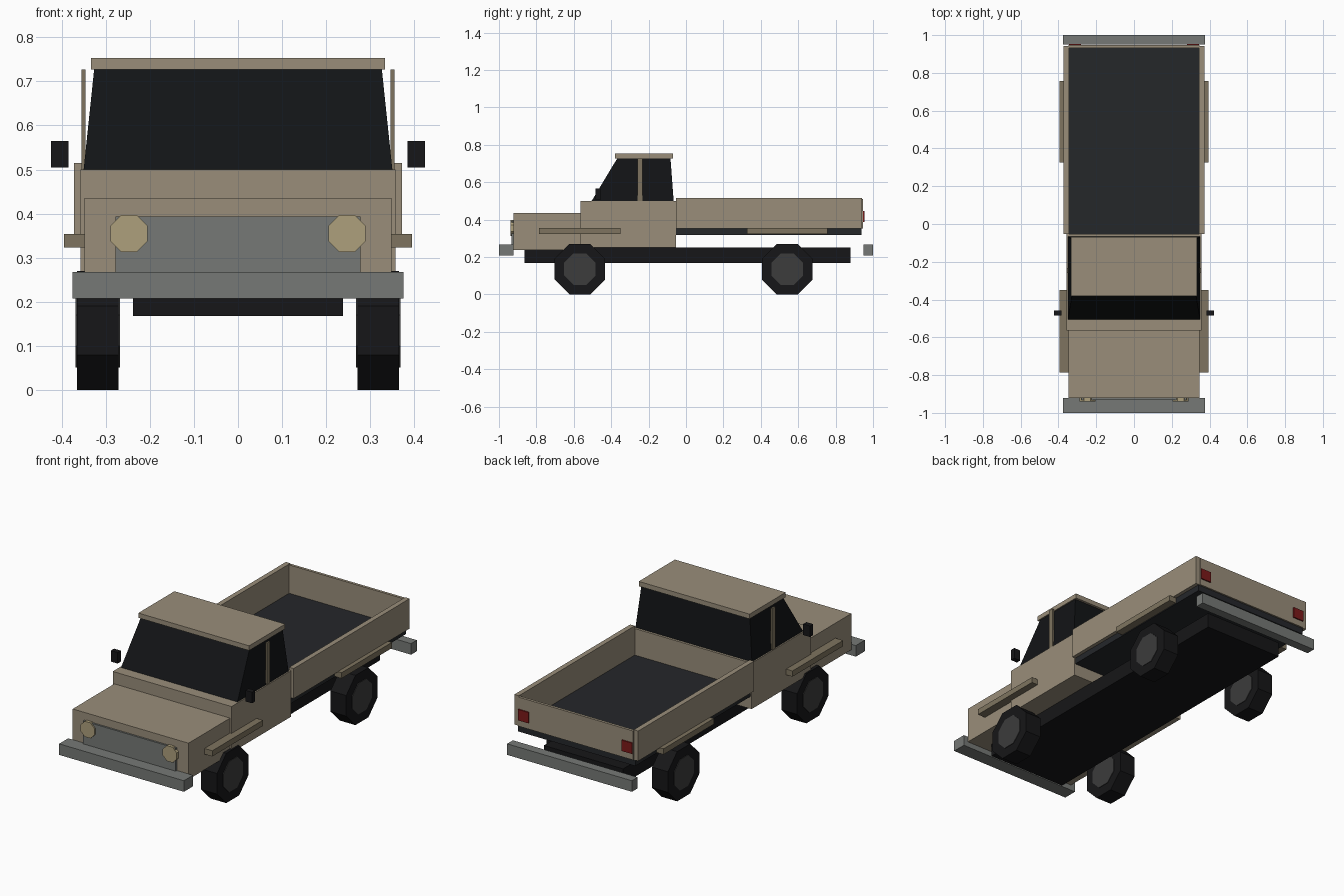
import bpy, bmesh, math
from mathutils import Matrix

if "Cube" in bpy.data.objects:
    bpy.data.objects.remove(bpy.data.objects["Cube"])


def material(name, rgb):
    m = bpy.data.materials.new(name)
    m.diffuse_color = (*rgb, 1)
    m.use_nodes = True
    m.node_tree.nodes["Principled BSDF"].inputs["Base Color"].default_value = m.diffuse_color
    return m


BODY = material("body_paint", (0.32, 0.27, 0.195))
TRIM = material("trim_paint", (0.21, 0.175, 0.115))
BLACK = material("black", (0.008, 0.008, 0.009))
GLASS = material("dark_glass", (0.006, 0.007, 0.008))
LINER = material("bed_liner", (0.018, 0.02, 0.023))
METAL = material("metal", (0.18, 0.19, 0.18))
HUB = material("hub_grey", (0.045, 0.045, 0.045))
LAMP = material("lamp", (0.42, 0.35, 0.2))
RED = material("red_lamp", (0.2, 0.01, 0.01))


def finish(name, bm, mat):
    bmesh.ops.recalc_face_normals(bm, faces=bm.faces)
    me = bpy.data.meshes.new(name)
    bm.to_mesh(me)
    bm.free()
    me.materials.append(mat)
    ob = bpy.data.objects.new(name, me)
    bpy.context.collection.objects.link(ob)
    return ob


def box(name, x, y, z, mat):
    """Box from (min, max) ranges on each axis."""
    bm = bmesh.new()
    bmesh.ops.create_cube(bm, size=1)
    for v in bm.verts:
        v.co = [r[0] if c < 0 else r[1] for c, r in zip(v.co, (x, y, z))]
    return finish(name, bm, mat)


def octagon(name, centre, flat_radius, depth, axis, mat):
    """Eight-sided disc with flat top and bottom, along X or Y."""
    bm = bmesh.new()
    r = flat_radius / math.cos(math.pi / 8)
    bmesh.ops.create_cone(bm, cap_ends=True, segments=8, radius1=r, radius2=r, depth=depth)
    # put the flats on the main axes whatever the starting vertex
    bm.verts.ensure_lookup_table()
    a = math.atan2(bm.verts[0].co.y, bm.verts[0].co.x)
    turn = Matrix.Rotation(math.pi / 8 - a, 4, 'Z')
    tilt = Matrix.Rotation(math.pi / 2, 4, 'Y' if axis == 'X' else 'X')
    bm.transform(Matrix.Translation(centre) @ tilt @ turn)
    return finish(name, bm, mat)


# Chassis and bumpers
box("chassis", (-0.238, 0.238), (-0.863, 0.88), (0.168, 0.25), BLACK)
box("front_bumper", (-0.375, 0.375), (-1.0, -0.922), (0.208, 0.268), METAL)
box("rear_bumper", (-0.375, 0.375), (0.95, 1.0), (0.208, 0.268), METAL)

# Hood, cab and roof
box("hood", (-0.348, 0.348), (-0.922, -0.56), (0.238, 0.435), BODY)
box("cab", (-0.357, 0.357), (-0.565, -0.053), (0.25, 0.5), BODY)
box("roof", (-0.333, 0.333), (-0.38, -0.07), (0.727, 0.753), BODY)

# Tapered window block
bm = bmesh.new()
rings = []
for hx, y0, y1, z in ((0.35, -0.505, -0.066, 0.499), (0.326, -0.367, -0.083, 0.728)):
    rings.append([bm.verts.new(p) for p in
                  ((-hx, y0, z), (hx, y0, z), (hx, y1, z), (-hx, y1, z))])
low, high = rings
bm.faces.new(low)
bm.faces.new(high)
for i in range(4):
    j = (i + 1) % 4
    bm.faces.new((low[i], low[j], high[j], high[i]))
finish("cab_windows", bm, GLASS)

# Cargo bed
box("bed_floor", (-0.352, 0.352), (-0.053, 0.938), (0.318, 0.356), LINER)
box("tailgate", (-0.346, 0.346), (0.932, 0.947), (0.352, 0.51), BODY)

# Grille
box("grille", (-0.278, 0.278), (-0.932, -0.92), (0.26, 0.393), METAL)

# Parts repeated on both sides
for side, s in (("left", -1), ("right", 1)):
    def sx(a, b):
        return tuple(sorted((s * a, s * b)))

    box(f"bed_side_{side}", sx(0.345, 0.372), (-0.053, 0.942), (0.352, 0.515), BODY)
    box(f"window_pillar_{side}", sx(0.346, 0.355), (-0.26, -0.233), (0.499, 0.727), TRIM)
    box(f"mirror_{side}", sx(0.384, 0.424), (-0.485, -0.458), (0.505, 0.565), BLACK)
    box(f"tail_light_{side}", sx(0.28, 0.343), (0.94, 0.954), (0.387, 0.446), RED)
    octagon(f"headlight_{side}", (s * 0.247, -0.929, 0.355), 0.042, 0.02, 'Y', LAMP)
    for end, y0, y1, wy in (("front", -0.785, -0.35, -0.567), ("rear", 0.325, 0.757, 0.542)):
        box(f"{end}_fender_strip_{side}", sx(0.34, 0.395), (y0, y1), (0.323, 0.354), TRIM)
        octagon(f"{end}_tyre_{side}", (s * 0.318, wy, 0.135), 0.135, 0.095, 'X', BLACK)
        octagon(f"{end}_hub_{side}", (s * 0.318, wy, 0.135), 0.084, 0.101, 'X', HUB)
